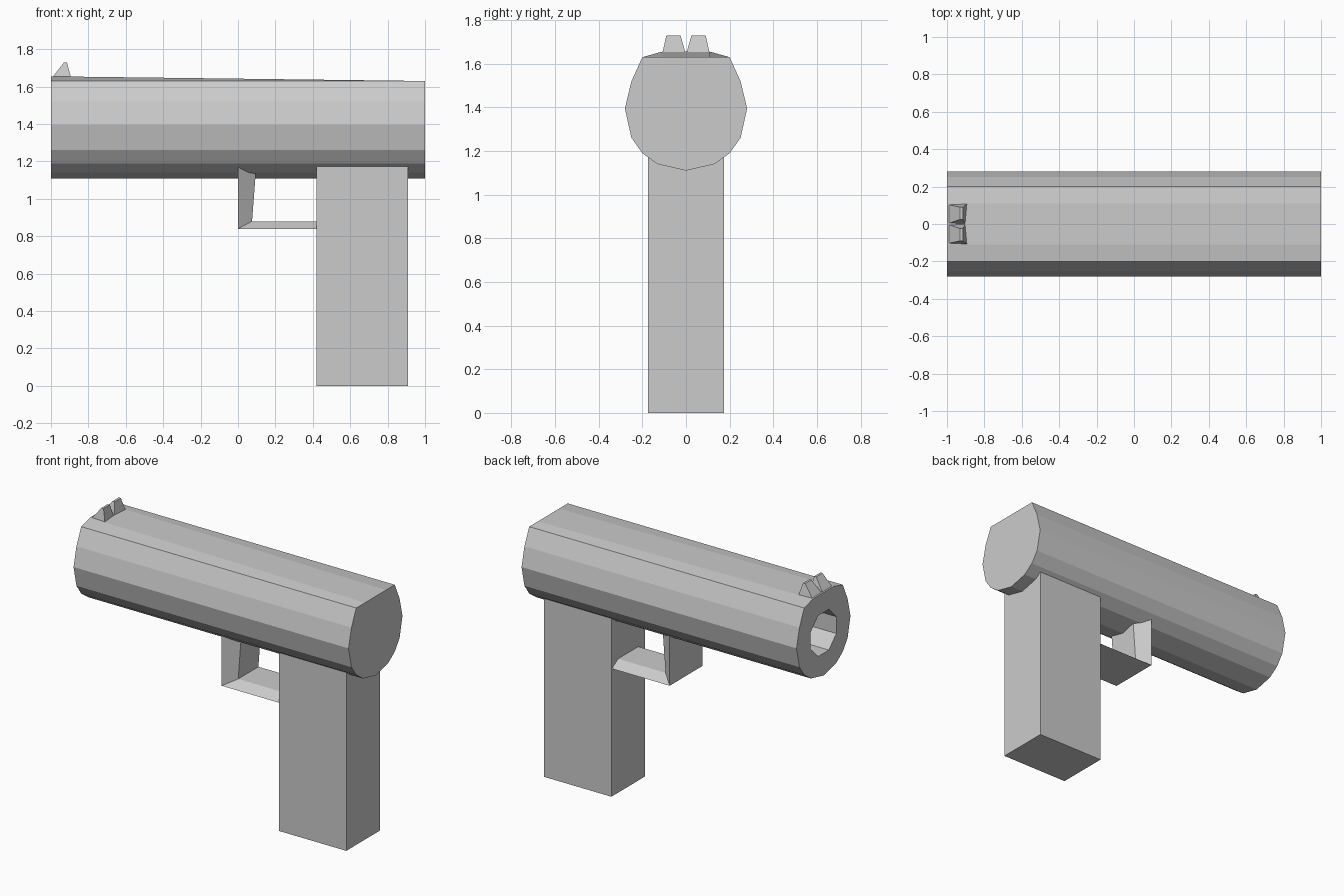
import bpy, bmesh
from math import cos, sin, pi

if "Cube" in bpy.data.objects:
    bpy.data.objects.remove(bpy.data.objects["Cube"])


def loft(name, rings):
    """Skin a list of equally sized point rings and cap both ends."""
    bm = bmesh.new()
    loops = [[bm.verts.new(p) for p in ring] for ring in rings]
    n = len(loops[0])
    for a, b in zip(loops, loops[1:]):
        for i in range(n):
            j = (i + 1) % n
            bm.faces.new((a[i], a[j], b[j], b[i]))
    bm.faces.new(loops[0])
    bm.faces.new(loops[-1])
    bmesh.ops.recalc_face_normals(bm, faces=bm.faces)
    mesh = bpy.data.meshes.new(name)
    bm.to_mesh(mesh)
    bm.free()
    obj = bpy.data.objects.new(name, mesh)
    bpy.context.collection.objects.link(obj)
    return obj


def barrel_ring(x, top):
    """Half profile from the bottom to the top, mirrored across y = 0."""
    half = [(0.13, 1.14), (0.20, 1.19), (0.25, 1.26), (0.28, 1.395),
            (0.25, 1.52), (0.20, 1.63), (0.11, top)]
    side = [(x, y, z) for y, z in half]
    return [(x, 0, 1.11)] + side + [(x, -y, z) for _, y, z in reversed(side)]


# Barrel: round at the muzzle, flat-topped at the rear
barrel = loft("barrel", [barrel_ring(-1, 1.655), barrel_ring(1, 1.63)])

# Octagonal bore cut into the muzzle
bore = loft("bore_cutter", [
    [(x, 0.145 * cos(pi / 8 + i * pi / 4), 1.39 + 0.145 * sin(pi / 8 + i * pi / 4))
     for i in range(8)] for x in (-1.1, -0.4)])
bore.hide_render = True
cut = barrel.modifiers.new("bore", 'BOOLEAN')
cut.object = bore
cut.solver = 'EXACT'
bpy.context.view_layer.objects.active = barrel
bpy.ops.object.modifier_apply(modifier="bore")
bpy.data.objects.remove(bore)

# Grip block
loft("grip", [[(x, y, z) for x, y in
               ((0.42, -0.175), (0.91, -0.175), (0.91, 0.175), (0.42, 0.175))]
              for z in (0, 1.2)])

# Trigger guard: L-shaped sweep, wide outside and narrow inside
OUT, INN = 0.17, 0.105
path = [((0, 1.17), (0.095, 1.14)), ((0, 0.84), (0.075, 0.88)), ((0.43, 0.84), (0.43, 0.88))]
loft("trigger_guard", [[(a[0], -OUT, a[1]), (a[0], OUT, a[1]),
                        (b[0], INN, b[1]), (b[0], -INN, b[1])] for a, b in path])

# Sight: two pointed prongs with a notch between them
for side, label in ((-1, "front"), (1, "back")):
    loft("sight_prong_" + label, [
        [(-1, 0, 1.64), (-0.9, 0, 1.64), (-0.89, 0.11 * side, 1.64), (-1, 0.105 * side, 1.64)],
        [(-0.93, 0.025 * side, 1.73), (-0.915, 0.025 * side, 1.73),
         (-0.915, 0.09 * side, 1.73), (-0.93, 0.09 * side, 1.73)]])
